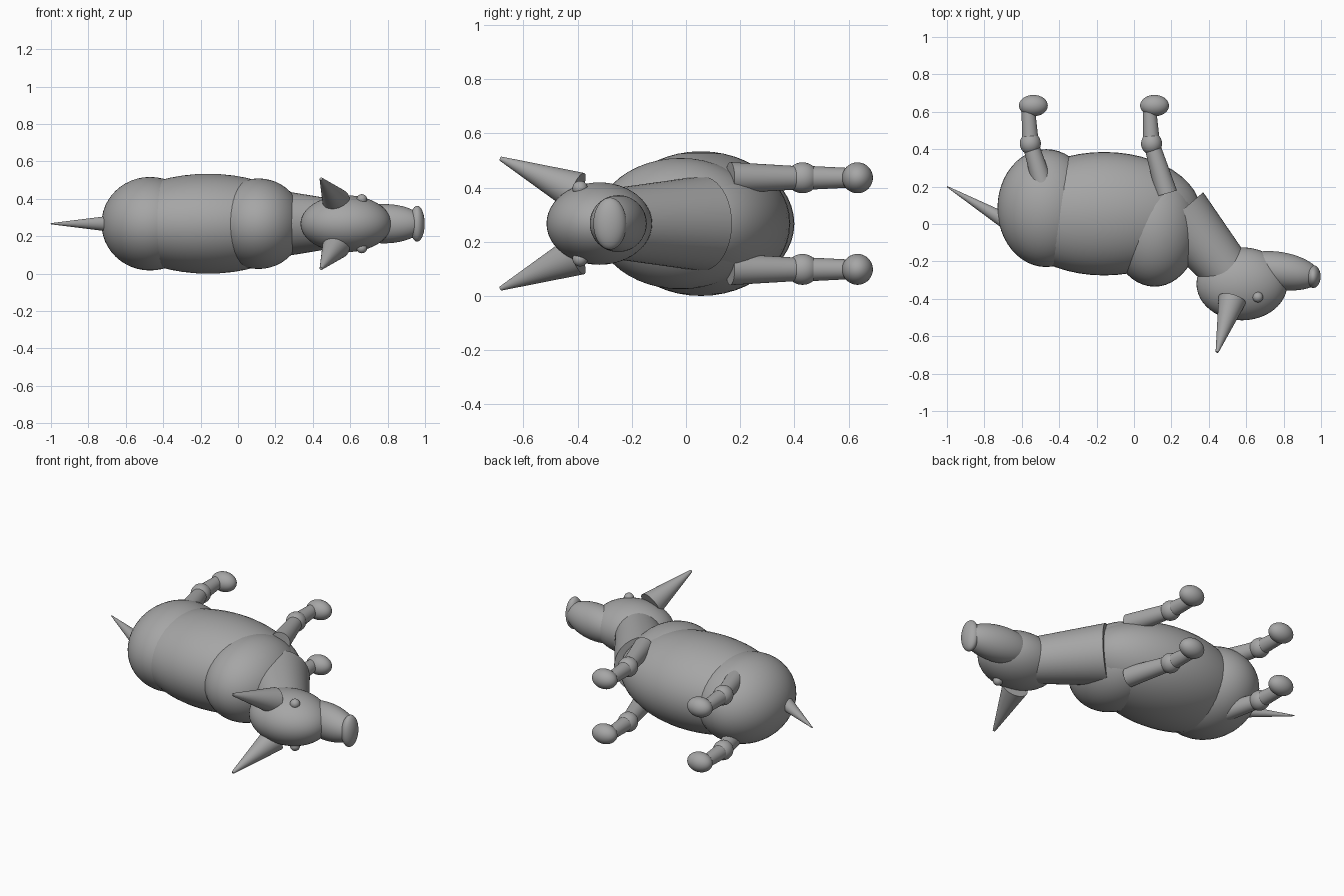
import bpy
from mathutils import Vector

cube = bpy.data.objects.get("Cube")
if cube:
    bpy.data.objects.remove(cube, do_unlink=True)

ZC = 0.267  # height of the symmetry plane of the animal lying on its side

grey = bpy.data.materials.new("plain grey")
grey.use_nodes = True
colour = (0.38, 0.38, 0.38, 1)
grey.diffuse_color = colour
grey.node_tree.nodes["Principled BSDF"].inputs["Base Color"].default_value = colour


def finish(name):
    ob = bpy.context.object
    ob.name = name
    ob.data.materials.append(grey)
    bpy.ops.object.shade_smooth_by_angle()
    return ob


def ball(name, x, y, size, z=0, turn=0):
    """Ellipsoid; z is measured from the symmetry plane."""
    bpy.ops.mesh.primitive_uv_sphere_add(segments=48, ring_count=24, location=(x, y, ZC + z))
    ob = bpy.context.object
    ob.scale = size
    ob.rotation_euler.z = turn
    bpy.ops.object.transform_apply(location=False, rotation=False, scale=True)
    return finish(name)


def cone(name, start, end, r1, r2):
    """Tapered cylinder between two points."""
    a, b = Vector(start), Vector(end)
    mid = (a + b) / 2
    bpy.ops.mesh.primitive_cone_add(vertices=48, radius1=r1, radius2=r2, depth=(b - a).length,
                                    location=(mid.x, mid.y, mid.z + ZC))
    ob = bpy.context.object
    ob.rotation_euler = (b - a).to_track_quat('Z', 'Y').to_euler()
    return finish(name)


# Torso
ball("rump", -0.47, 0.085, (0.26, 0.315, 0.25))
ball("belly", -0.16, 0.055, (0.52, 0.33, 0.267))
ball("chest", 0.11, -0.02, (0.24, 0.315, 0.242))
cone("tail", (-0.68, 0.012, 0), (-1.0, 0.2, 0), 0.043, 0.003)

# Neck and head
cone("neck", (0.237, 0.056, 0), (0.562, -0.324, 0), 0.175, 0.122)
ball("head", 0.577, -0.32, (0.243, 0.195, 0.152))
ball("snout", 0.78, -0.25, (0.22, 0.1, 0.105), turn=-0.17)
ball("nose", 0.958, -0.281, (0.04, 0.061, 0.096))

# Paired parts on both sides
for side, s in (("left", -1), ("right", 1)):
    cone(side + "_ear", (0.525, -0.405, s * 0.118), (0.444, -0.685, s * 0.24), 0.075, 0.008)
    ball(side + "_eye", 0.662, -0.391, (0.028, 0.028, 0.028), z=s * 0.13)
    for place, x in (("front", 0.094), ("back", -0.554)):
        leg = f"{place}_{side}_"
        z = s * 0.169
        cone(leg + "thigh", (x + 0.08, 0.163, z), (x, 0.43, z), 0.058, 0.042)
        ball(leg + "knee", x, 0.43, (0.056, 0.06, 0.057), z=z)
        cone(leg + "shin", (x, 0.43, z), (x - 0.012, 0.63, z), 0.045, 0.035)
        ball(leg + "hoof", x + 0.016, 0.633, (0.077, 0.057, 0.057), z=z)
